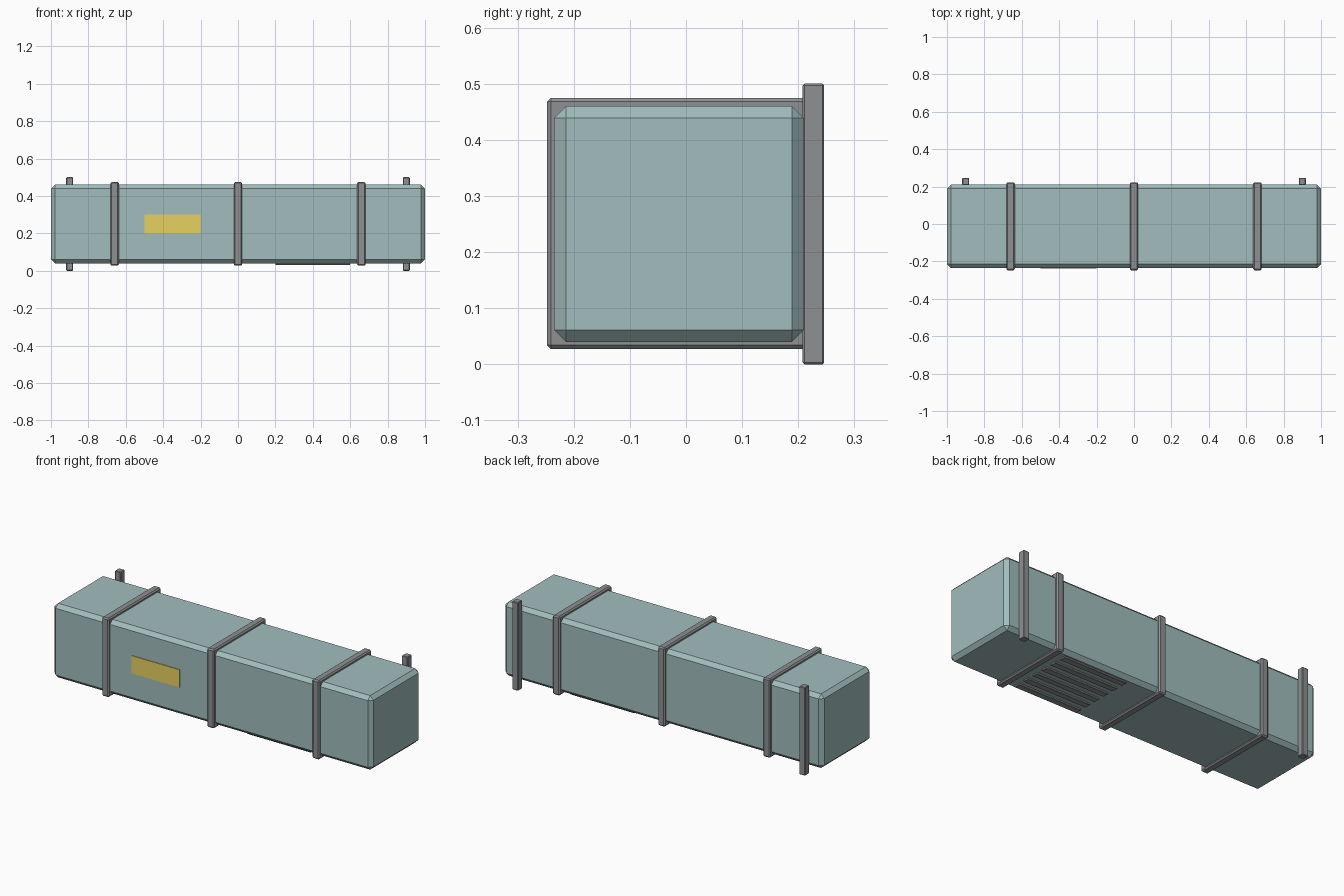
import bpy
import bmesh
from mathutils import Vector

if "Cube" in bpy.data.objects:
    bpy.data.objects.remove(bpy.data.objects["Cube"])


def material(name, color):
    m = bpy.data.materials.new(name)
    m.diffuse_color = (*color, 1)
    m.use_nodes = True
    m.node_tree.nodes["Principled BSDF"].inputs["Base Color"].default_value = m.diffuse_color
    return m


teal = material("teal_paint", (0.36, 0.51, 0.51))
dark = material("dark_metal", (0.27, 0.28, 0.29))
yellow = material("yellow_label", (0.80, 0.64, 0.12))


def box(name, lo, hi, mat, bevel=0.0):
    """Box between two corners with an optional single-step chamfer."""
    lo, hi = Vector(lo), Vector(hi)
    mid, size = (lo + hi) / 2, hi - lo
    bm = bmesh.new()
    bmesh.ops.create_cube(bm, size=1)
    bmesh.ops.scale(bm, vec=size, verts=bm.verts)
    if bevel:
        bmesh.ops.bevel(bm, geom=bm.edges[:], offset=bevel, segments=1,
                        affect='EDGES', profile=0.5)
    mesh = bpy.data.meshes.new(name)
    bm.to_mesh(mesh)
    bm.free()
    mesh.materials.append(mat)
    ob = bpy.data.objects.new(name, mesh)
    ob.location = mid
    bpy.context.collection.objects.link(ob)
    return ob


# Chamfered main casing
box("casing", (-1, -0.235, 0.04), (1, 0.21, 0.46), teal, 0.021)

# Bands wrapped around the casing
for i, x in enumerate((-0.66, 0, 0.66)):
    box(f"band_{i + 1}", (x - 0.0225, -0.248, 0.027),
        (x + 0.0225, 0.223, 0.475), dark, 0.007)

# Upright mounting rails on the back
for side, x in (("left", -0.9), ("right", 0.9)):
    box(f"{side}_mounting_rail", (x - 0.0185, 0.208, 0),
        (x + 0.0185, 0.246, 0.5), dark, 0.003)

# Blank label plate on the front
box("label_plate", (-0.5, -0.239, 0.2), (-0.2, -0.23, 0.3), yellow)

# Vent slats on the underside
for i in range(6):
    y = -0.0125 + (i - 2.5) * 0.07
    box(f"vent_slat_{i + 1}", (0.2, y - 0.018, 0.031),
        (0.6, y + 0.018, 0.046), dark, 0.002)
